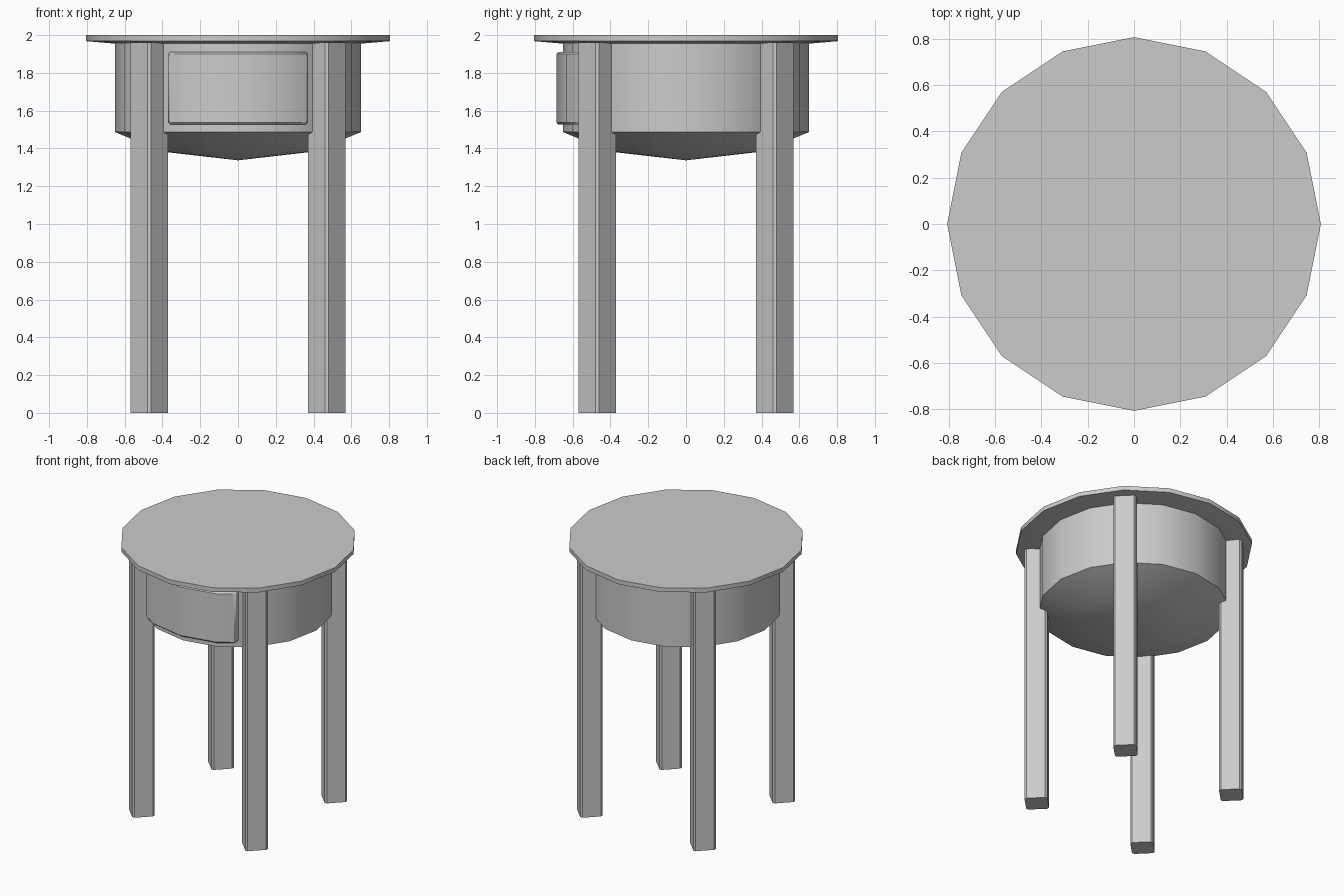
import bpy, math
from math import sin, cos, pi, radians

if "Cube" in bpy.data.objects:
    bpy.data.objects.remove(bpy.data.objects["Cube"])

SIDES = 16


def make(name, verts, faces, smooth=True):
    mesh = bpy.data.meshes.new(name)
    mesh.from_pydata(verts, [], faces)
    mesh.validate()
    obj = bpy.data.objects.new(name, mesh)
    bpy.context.collection.objects.link(obj)
    bpy.ops.object.select_all(action='DESELECT')
    obj.select_set(True)
    bpy.context.view_layer.objects.active = obj
    bpy.ops.object.mode_set(mode='EDIT')
    bpy.ops.mesh.select_all(action='SELECT')
    bpy.ops.mesh.normals_make_consistent(inside=False)
    bpy.ops.object.mode_set(mode='OBJECT')
    if smooth:
        bpy.ops.object.shade_smooth_by_angle(angle=radians(30))
    return obj


def lathe(name, rings, bottom_tip=None):
    """Sixteen-sided turned part; rings are (radius, z) from top to bottom."""
    verts = [(r * cos(2 * pi * i / SIDES), r * sin(2 * pi * i / SIDES), z)
             for r, z in rings for i in range(SIDES)]
    faces = [list(range(SIDES))]
    for k in range(len(rings) - 1):
        for i in range(SIDES):
            a, b = k * SIDES + i, k * SIDES + (i + 1) % SIDES
            faces.append((a, b, b + SIDES, a + SIDES))
    last = (len(rings) - 1) * SIDES
    if bottom_tip is None:
        faces.append(list(range(last, last + SIDES)))
    else:
        verts.append((0, 0, bottom_tip))
        tip = len(verts) - 1
        faces += [(last + i, last + (i + 1) % SIDES, tip) for i in range(SIDES)]
    return make(name, verts, faces)


def prism(name, outline, z0, z1, smooth=True):
    n = len(outline)
    verts = [(x, y, z) for z in (z0, z1) for x, y in outline]
    faces = [list(range(n)), list(range(n, 2 * n))]
    faces += [(i, (i + 1) % n, n + (i + 1) % n, n + i) for i in range(n)]
    return make(name, verts, faces, smooth)


# Round top with a slightly tapered underside
lathe("table_top", [(0.806, 2.0), (0.806, 1.968), (0.64, 1.954)])

# Drum-shaped body with a shallow domed bottom
lathe("drum_body", [(0.652, 1.96), (0.652, 1.487), (0.40, 1.383)], bottom_tip=1.337)

# Four legs: square posts turned 45 degrees with chamfered corners
W, C = 0.10, 0.01
post = [(W, -C), (W, C), (C, W), (-C, W), (-W, C), (-W, -C), (-C, -W), (C, -W)]
for side, sx in (("left", -1), ("right", 1)):
    for end, sy in (("front", -1), ("back", 1)):
        prism(f"{end}_{side}_leg",
              [(0.47 * sx + x, 0.47 * sy + y) for x, y in post], 0.0, 1.96, smooth=False)

# Curved drawer front following the drum, with a small bevelled border
arc = [(-0.37, -0.561), (-0.262, -0.634), (0, -0.686), (0.262, -0.634), (0.37, -0.561)]
back = [(x, y + 0.08) for x, y in reversed(arc)]
drawer = prism("drawer_front", arc + back, 1.527, 1.91)
bevel = drawer.modifiers.new("border", 'BEVEL')
bevel.width = 0.01
bevel.segments = 1
bevel.limit_method = 'ANGLE'
bevel.angle_limit = radians(50)
